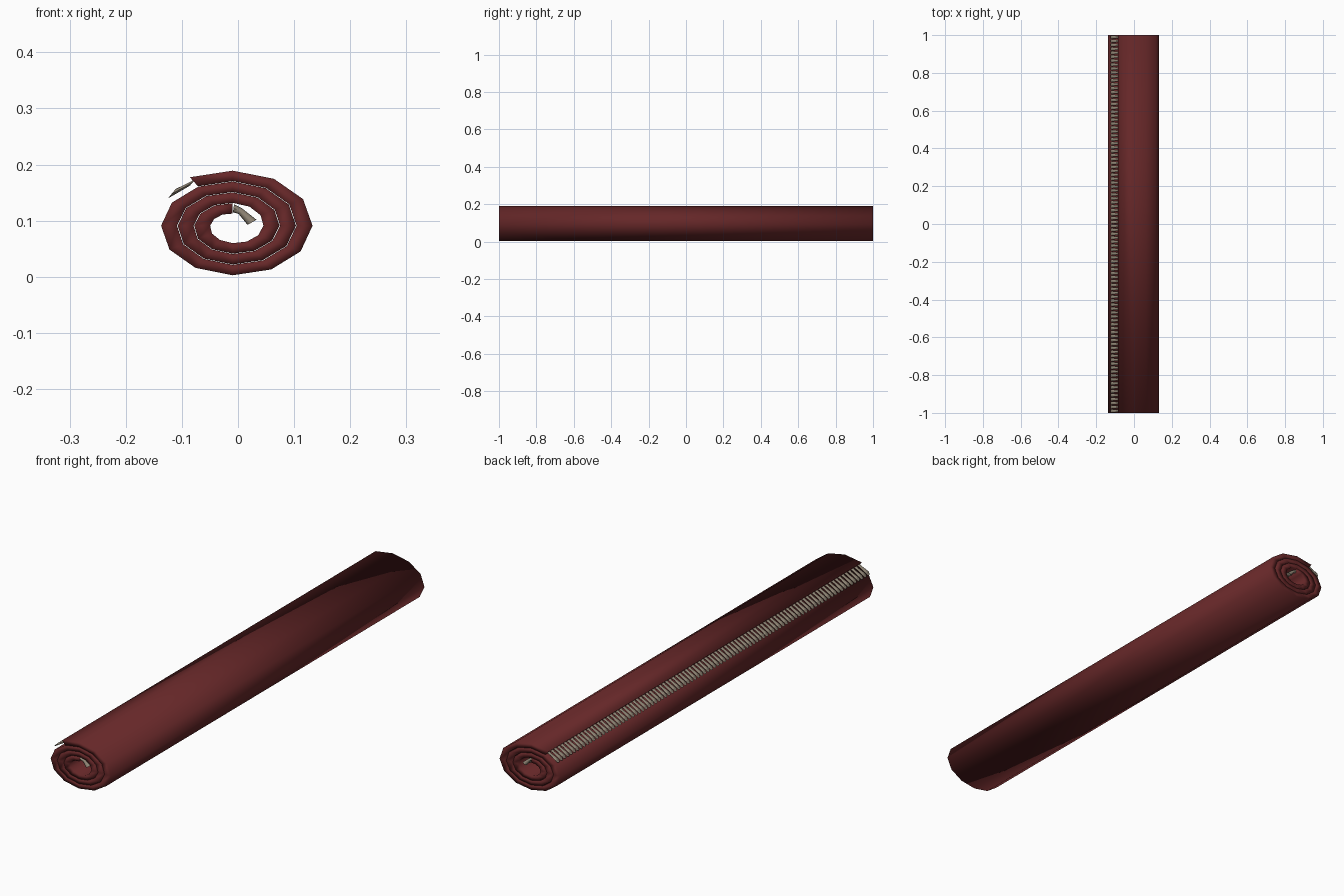
import bpy, math
from mathutils import Vector

if "Cube" in bpy.data.objects:
    bpy.data.objects.remove(bpy.data.objects["Cube"])

def material(name, col):
    m = bpy.data.materials.new(name)
    m.diffuse_color = (*col, 1)
    m.use_nodes = True
    m.node_tree.nodes["Principled BSDF"].inputs["Base Color"].default_value = m.diffuse_color
    return m

RED = material("dark red wool", (0.13, 0.02, 0.021))
TAN = material("beige fringe", (0.29, 0.245, 0.185))

def make(name, verts, faces, mat):
    me = bpy.data.meshes.new(name)
    me.from_pydata(verts, [], faces)
    me.materials.append(mat)
    ob = bpy.data.objects.new(name, me)
    bpy.context.collection.objects.link(ob)
    return ob

# Rolled carpet: squashed spiral band, 12 segments per turn
CX, CZ, SQUASH, HALF = -0.0095, 0.0910, 0.655, 0.0142
SEGS = 37

def spiral(i, off):
    a = math.radians(90 + 30 * i)
    r = 0.047 + 0.0295 * i / 12 + off
    return CX + r * math.cos(a), CZ + SQUASH * r * math.sin(a)

verts, faces = [], []
for i in range(SEGS + 1):
    for off, y in ((-HALF, -1), (HALF, -1), (HALF, 1), (-HALF, 1)):
        x, z = spiral(i, off)
        verts.append((x, y, z))
for i in range(SEGS):
    for k in range(4):
        a, b = 4 * i + k, 4 * i + (k + 1) % 4
        faces.append((a, b, b + 4, a + 4))
faces += [(3, 2, 1, 0), tuple(4 * SEGS + k for k in range(4))]
carpet = make("rolled_carpet", verts, faces, RED)
for p in carpet.data.polygons:
    p.use_smooth = True
carpet.data.validate()

# Fringe: a row of small tassels, each pinched near the root and flared at the tip
def fringe(name, rings, count=96, sides=8):
    verts, faces = [], []
    step = 2 / count
    for n in range(count):
        y0 = -1 + step * (n + 0.5)
        base = len(verts)
        for cx, cz, hx, hz, hy in rings:
            for s in range(sides):
                a = 2 * math.pi * s / sides
                c = math.cos(a)
                verts.append((cx + hx * c, y0 + hy * math.sin(a), cz + hz * c))
        for r in range(len(rings) - 1):
            for s in range(sides):
                a, b = base + r * sides + s, base + r * sides + (s + 1) % sides
                faces.append((a, b, b + sides, a + sides))
        last = base + (len(rings) - 1) * sides
        faces.append(tuple(range(last, last + sides)))
        faces.append(tuple(range(base + sides - 1, base - 1, -1)))
    ob = make(name, verts, faces, TAN)
    bpy.context.view_layer.objects.active = ob
    ob.select_set(True)
    bpy.ops.object.mode_set(mode='EDIT')
    bpy.ops.mesh.select_all(action='SELECT')
    bpy.ops.mesh.normals_make_consistent(inside=False)
    bpy.ops.object.mode_set(mode='OBJECT')
    bpy.ops.object.shade_smooth_by_angle(angle=math.radians(50))
    ob.select_set(False)

# ring: centre x, centre z, half thickness vector x, z, half width along y
fringe("outer_fringe", [(-0.080, 0.169, 0.005, 0.006, 0.0085),
                        (-0.090, 0.163, 0.003, 0.005, 0.006),
                        (-0.118, 0.148, 0.007, 0.0085, 0.0095)])
fringe("inner_fringe", [(-0.008, 0.122, 0.001, 0.007, 0.0085),
                        (0.004, 0.117, 0.003, 0.005, 0.006),
                        (0.025, 0.097, 0.008, 0.0045, 0.0095)])
